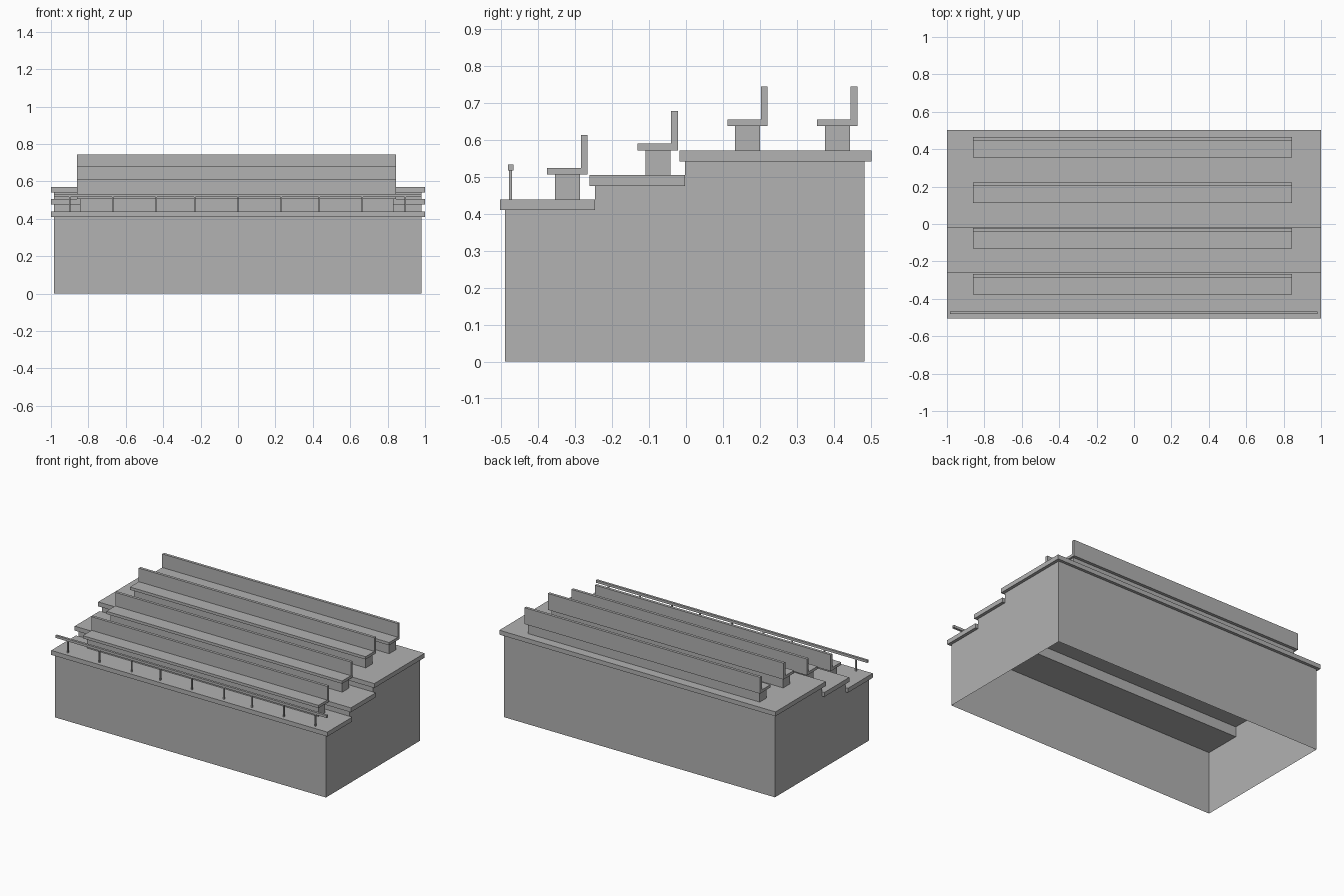
import bpy
import bmesh

cube = bpy.data.objects.get("Cube")
if cube:
    bpy.data.objects.remove(cube, do_unlink=True)

# Single grey material
grey = bpy.data.materials.new("concrete_grey")
grey.use_nodes = True
colour = (0.445, 0.445, 0.445, 1)
grey.diffuse_color = colour
grey.node_tree.nodes["Principled BSDF"].inputs["Base Color"].default_value = colour


def finish(name, bm):
    bmesh.ops.recalc_face_normals(bm, faces=bm.faces)
    mesh = bpy.data.meshes.new(name)
    bm.to_mesh(mesh)
    bm.free()
    mesh.materials.append(grey)
    obj = bpy.data.objects.new(name, mesh)
    bpy.context.collection.objects.link(obj)
    return obj


def box(name, xs, ys, zs):
    bm = bmesh.new()
    bmesh.ops.create_cube(bm, size=1)
    for v in bm.verts:
        for axis, (low, high) in enumerate((xs, ys, zs)):
            v.co[axis] = high if v.co[axis] > 0 else low
    return finish(name, bm)


# Hollow stepped base, open underneath
def stepped_base(x0, x1, profile):
    bm = bmesh.new()
    left, right = [[bm.verts.new((x, y, z)) for y, z in profile] for x in (x0, x1)]
    bm.faces.new(left)
    bm.faces.new(right)
    for i in range(len(profile) - 1):
        bm.faces.new((left[i], left[i + 1], right[i + 1], right[i]))
    return finish("stepped_base", bm)


STEP_1, STEP_2, STEP_3 = 0.41, 0.476, 0.542
THICK = 0.029
stepped_base(-0.983, 0.98, [
    (-0.49, 0), (-0.49, STEP_1), (-0.247, STEP_1), (-0.247, STEP_2),
    (-0.003, STEP_2), (-0.003, STEP_3), (0.484, STEP_3), (0.484, 0)])

# Overhanging tread slabs
for name, y0, y1, z in (("lower", -0.504, -0.247, STEP_1),
                        ("middle", -0.261, -0.003, STEP_2),
                        ("upper", -0.018, 0.503, STEP_3)):
    box(name + "_tread", (-1, 1), (y0, y1), (z, z + THICK))

# Benches: plinth, seat and backrest
for name, y, step in (("first", -0.376, STEP_1), ("second", -0.131, STEP_2),
                      ("third", 0.112, STEP_3), ("fourth", 0.355, STEP_3)):
    floor = step + THICK
    seat = floor + 0.067
    box(name + "_bench_plinth", (-0.845, 0.832), (y + 0.021, y + 0.089), (floor, seat))
    box(name + "_bench_seat", (-0.861, 0.846), (y, y + 0.109), (seat, seat + 0.018))
    box(name + "_bench_back", (-0.861, 0.846), (y + 0.091, y + 0.109),
        (seat + 0.018, seat + 0.107))

# Front railing
box("front_rail", (-0.985, 0.98), (-0.482, -0.467), (0.517, 0.533))
for i, x in enumerate((-0.9, -0.67, -0.437, -0.23, 0, 0.232, 0.435, 0.665, 0.893)):
    box(f"rail_post_{i + 1}", (x - 0.004, x + 0.004), (-0.479, -0.471),
        (STEP_1 + THICK, 0.517))
